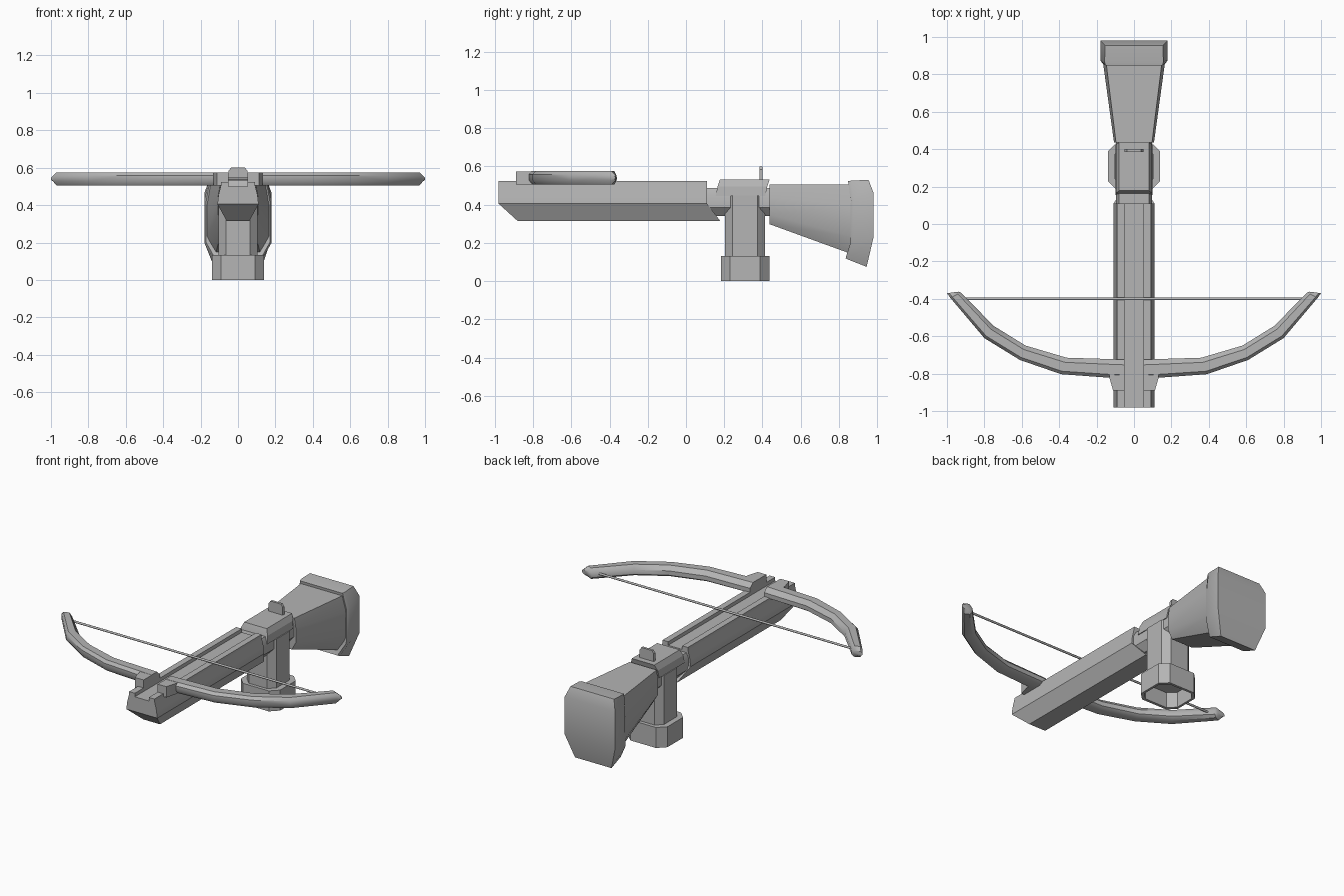
import bpy, bmesh, math
from mathutils import Vector

cube = bpy.data.objects.get("Cube")
if cube:
    bpy.data.objects.remove(cube, do_unlink=True)

grey = bpy.data.materials.new("plain grey")
grey.use_nodes = True
GREY = (0.46, 0.46, 0.46, 1)
grey.diffuse_color = GREY
grey.node_tree.nodes["Principled BSDF"].inputs["Base Color"].default_value = GREY


def finish(name, bm, angle=30):
    bmesh.ops.recalc_face_normals(bm, faces=bm.faces)
    mesh = bpy.data.meshes.new(name)
    bm.to_mesh(mesh)
    bm.free()
    mesh.materials.append(grey)
    ob = bpy.data.objects.new(name, mesh)
    bpy.context.collection.objects.link(ob)
    bpy.ops.object.select_all(action='DESELECT')
    ob.select_set(True)
    bpy.context.view_layer.objects.active = ob
    bpy.ops.object.shade_smooth_by_angle(angle=math.radians(angle))
    return ob


def skin(bm, rings):
    """Join matching rings of points with quads; return the vertex rings."""
    vr = [[bm.verts.new(p) for p in r] for r in rings]
    n = len(vr[0])
    for a, b in zip(vr, vr[1:]):
        for i in range(n):
            j = (i + 1) % n
            bm.faces.new((a[i], a[j], b[j], b[i]))
    return vr


def cap(bm, ring, strips=0):
    """Close a mirrored ring: a few cross strips from the bottom, then one face."""
    n = len(ring)
    for i in range(strips):
        bm.faces.new((ring[i], ring[i + 1], ring[n - 2 - i], ring[n - 1 - i]))
    bm.faces.new(ring[strips:n - strips])


def mirrored(half):
    return half + [(-x, y, z) for x, y, z in reversed(half)]


def body(name, halves, strips=0, angle=30):
    bm = bmesh.new()
    vr = skin(bm, [mirrored(h) for h in halves])
    cap(bm, vr[0], strips)
    cap(bm, vr[-1], strips)
    return finish(name, bm, angle)


def prism(name, outline, z0, z1):
    bm = bmesh.new()
    vr = skin(bm, [[(x, y, z) for x, y in outline] for z in (z0, z1)])
    for r in vr:
        bm.faces.new(r)
    return finish(name, bm)


def mirror(ob):
    ob.modifiers.new("mirror", 'MIRROR').use_clip = False


# Main beam: keel shaped below, two rails and a bolt groove on top
section = [(.06, .314), (.11, .405), (.105, .45), (.092, .503),
           (.09, .523), (.05, .523), (.05, .500)]
body("main_beam", [
    [(x, -.88 if z < .35 else -.98, z) for x, z in section],
    [(x, .18 if z < .35 else .11, z) for x, z in section]], strips=1)

# Joint running behind the beam, under the lock housing
joint = [(.055, .34), (.095, .385), (.095, .455), (.08, .487)]
body("joint", [[(x, y, z) for x, z in joint] for y in (.09, .45)])

# Lock housing with raked ends
bm = bmesh.new()
rings = [[(-w, y0, z), (w, y0, z), (w, y1, z), (-w, y1, z)]
         for w, y0, y1, z in ((.1, .155, .415, .445), (.096, .165, .425, .495),
                              (.08, .178, .437, .532))]
vr = skin(bm, rings)
bm.faces.new(vr[0])
bm.faces.new(vr[-1])
finish("lock_housing", bm, 15)

# Rear sight: thin upright plate with clipped top corners
bm = bmesh.new()
sight = [(-.05, .52), (.05, .52), (.05, .583), (.038, .6), (-.038, .6), (-.05, .583)]
vr = skin(bm, [[(x, y, z) for x, z in sight] for y in (.384, .4)])
for r in vr:
    bm.faces.new(r)
finish("rear_sight", bm)


# Grip column flaring into a foot that is open underneath
def octagon(wx, y0, y1, c, z):
    return [(wx - c, y0, z), (wx, y0 + c, z), (wx, y1 - c, z), (wx - c, y1, z),
            (c - wx, y1, z), (-wx, y1 - c, z), (-wx, y0 + c, z), (c - wx, y0, z)]


bm = bmesh.new()
vr = skin(bm, [octagon(.125, .20, .42, .045, .10),
               octagon(.125, .20, .42, .045, 0),
               octagon(.14, .182, .436, .048, 0),
               octagon(.14, .182, .436, .048, .132),
               octagon(.105, .203, .413, .04, .132),
               octagon(.105, .203, .413, .04, .447)])
bm.faces.new(vr[0])
bm.faces.new(vr[-1])
finish("grip", bm)


# Shoulder stock widening to the rear
def stock(y, w, z0, z1):
    h = z1 - z0
    return [(.72 * w, y, z0), (w, y, z0 + .25 * h), (w, y, z1 - .3 * h), (.9 * w, y, z1)]


body("shoulder_stock", [stock(.437, .107, .298, .505), stock(.88, .168, .137, .505)])

# Butt plate
body("butt_plate", [
    [(.125, .835, .12), (.17, .86, .2), (.17, .862, .42), (.152, .848, .523)],
    [(.13, .85, .112), (.18, .876, .2), (.18, .878, .43), (.157, .865, .526)],
    [(.13, .945, .075), (.18, .98, .225), (.18, .98, .465), (.155, .955, .53)]],
    strips=2)

# Bow limb: rear and front edge at each station, then thickness
stations = [((.05, -.725), (.05, -.825), 1), ((.13, -.722), (.13, -.822), 1),
            ((.36, -.715), (.39, -.803), 1), ((.58, -.65), (.61, -.727), 1),
            ((.75, -.545), (.80, -.61), 1), ((.925, -.367), (.982, -.395), 1),
            ((.94, -.362), (1.0, -.37), .4)]
profile = [(0, -.02), (0, .008), (.28, .035), (.82, .035), (1, .018),
           (1, -.012), (.8, -.035), (.25, -.035)]
bm = bmesh.new()
rings = []
for rear, front, t in stations:
    r, f = Vector(rear), Vector(front)
    rings.append([(*r.lerp(f, u), .54 + dz * t) for u, dz in profile])
vr = skin(bm, rings)
bm.faces.new(vr[0])
bm.faces.new(vr[-1])
mirror(finish("bow_limbs", bm, 40))

# Clamp blocks holding the limbs to the rails
mirror(prism("limb_clamps", [(.05, -.89), (.112, -.89), (.132, -.82), (.132, -.77),
                             (.05, -.77)], .505, .574))

# Bowstring
bpy.ops.mesh.primitive_cylinder_add(vertices=8, radius=.007, depth=1.87,
                                    location=(0, -.4, .54),
                                    rotation=(0, math.pi / 2, 0))
string = bpy.context.object
string.name = "bowstring"
string.data.materials.append(grey)
bpy.ops.object.shade_smooth_by_angle(angle=math.radians(50))
